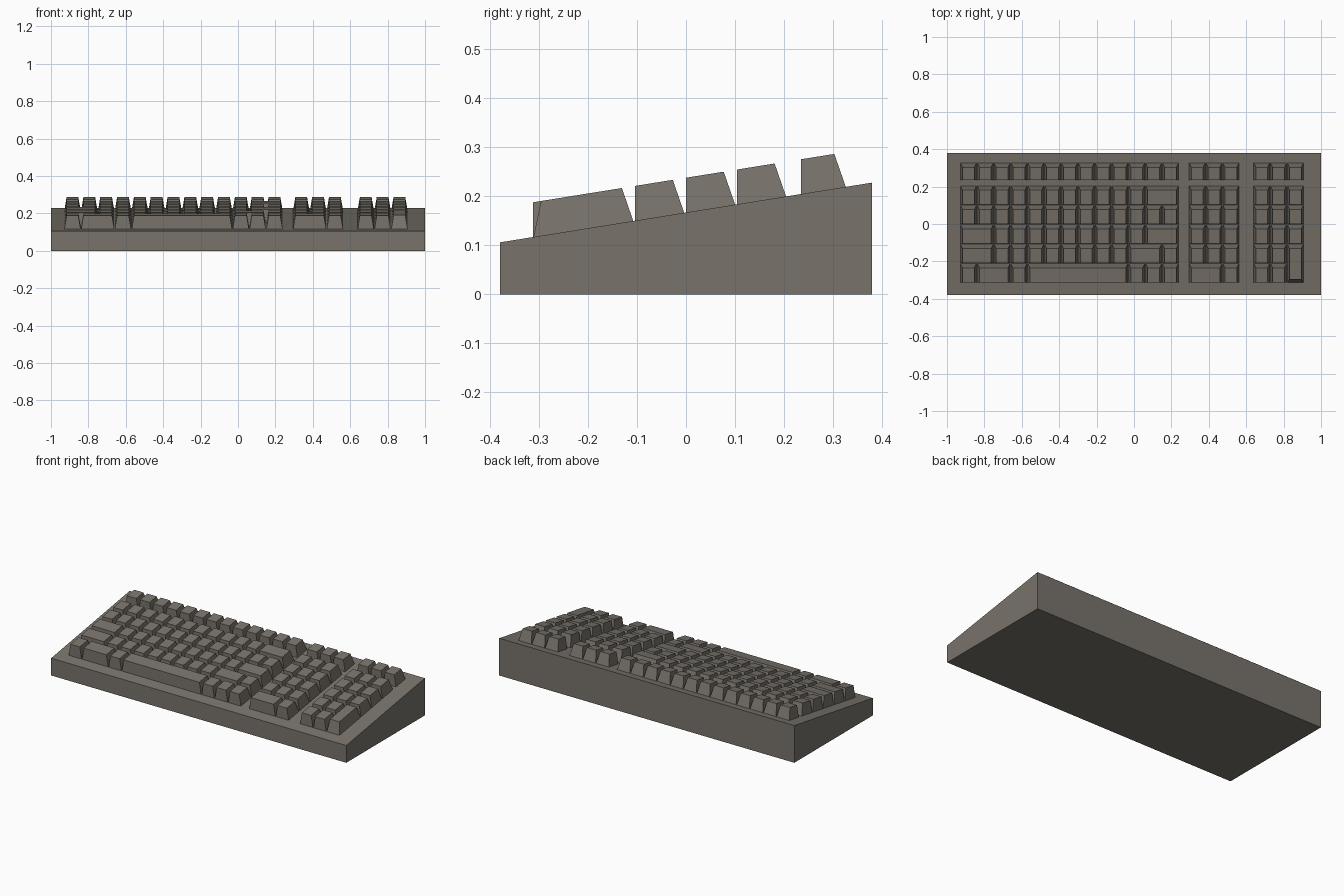
import bpy
import bmesh

cube = bpy.data.objects.get("Cube")
if cube:
    bpy.data.objects.remove(cube, do_unlink=True)

HALF_X, HALF_Y = 1.0, 0.38
FRONT_Z, BACK_Z = 0.106, 0.228
UNIT, GAP = 0.09, 0.003          # key pitch and gap
KEY_H, SIDE_TAPER = 0.071, 0.012
BACK_TAPER, FRONT_TAPER = 0.024, 0.016

plastic = bpy.data.materials.new("warm_grey_plastic")
plastic.use_nodes = True
GREY = (0.19, 0.172, 0.147, 1)
plastic.diffuse_color = GREY
plastic.node_tree.nodes["Principled BSDF"].inputs["Base Color"].default_value = GREY


def deck(y):
    """Height of the sloping case top."""
    return FRONT_Z + (BACK_Z - FRONT_Z) * (y + HALF_Y) / (2 * HALF_Y)


def add_block(bm, low, high):
    """Six-sided block from a bottom and a top ring of four corners."""
    a = [bm.verts.new(p) for p in low]
    b = [bm.verts.new(p) for p in high]
    bm.faces.new(a[::-1])
    bm.faces.new(b)
    for i in range(4):
        j = (i + 1) % 4
        bm.faces.new((a[i], a[j], b[j], b[i]))


def ring(x0, x1, y0, y1, height):
    return [(x, y, height(y)) for x, y in ((x0, y0), (x1, y0), (x1, y1), (x0, y1))]


def add_key(bm, x0, x1, y0, y1, front_taper=0.0):
    x0, x1 = x0 + GAP / 2, x1 - GAP / 2
    low = ring(x0, x1, y0, y1, lambda y: deck(y) - 0.002)
    high = ring(x0 + SIDE_TAPER, x1 - SIDE_TAPER, y0 + front_taper, y1 - BACK_TAPER,
                lambda y: deck(y) + KEY_H)
    add_block(bm, low, high)


def finish(bm, name):
    mesh = bpy.data.meshes.new(name)
    bm.to_mesh(mesh)
    bm.free()
    mesh.materials.append(plastic)
    bpy.context.collection.objects.link(bpy.data.objects.new(name, mesh))


# Wedge case
bm = bmesh.new()
add_block(bm, ring(-HALF_X, HALF_X, -HALF_Y, HALF_Y, lambda y: 0.0),
          ring(-HALF_X, HALF_X, -HALF_Y, HALF_Y, deck))
finish(bm, "case")

# Rows from back to front: (front edge, back edge)
rows = [(0.235, 0.327)] + [(0.104 * (1 - i), 0.104 * (1 - i) + 0.101) for i in range(5)]

# Key widths in units, one list per row
three = [1] * 3
blocks = {
    "main_keys": (-0.93, [[1] * 13, [1] * 11 + [2], [1] * 13, [2] + [1] * 9 + [2],
                          [2] + [1] * 8 + [2, 1], [1, 2, 1, 6, 1, 1, 1]]),
    "navigation_keys": (0.293, [three] * 5 + [[2, 1]]),
    "number_pad_keys": (0.638, [three] * 4 + [[1, 1]] * 2),
}
for name, (left, widths) in blocks.items():
    bm = bmesh.new()
    for (y0, y1), row in zip(rows, widths):
        x = left
        for w in row:
            add_key(bm, x, x + w * UNIT, y0, y1)
            x += w * UNIT
    finish(bm, name)

# Tall key spanning the two front rows of the number pad
bm = bmesh.new()
pad_x = blocks["number_pad_keys"][0]
add_key(bm, pad_x + 2 * UNIT, pad_x + 3 * UNIT, rows[5][0], rows[4][1], FRONT_TAPER)
finish(bm, "tall_enter_key")
